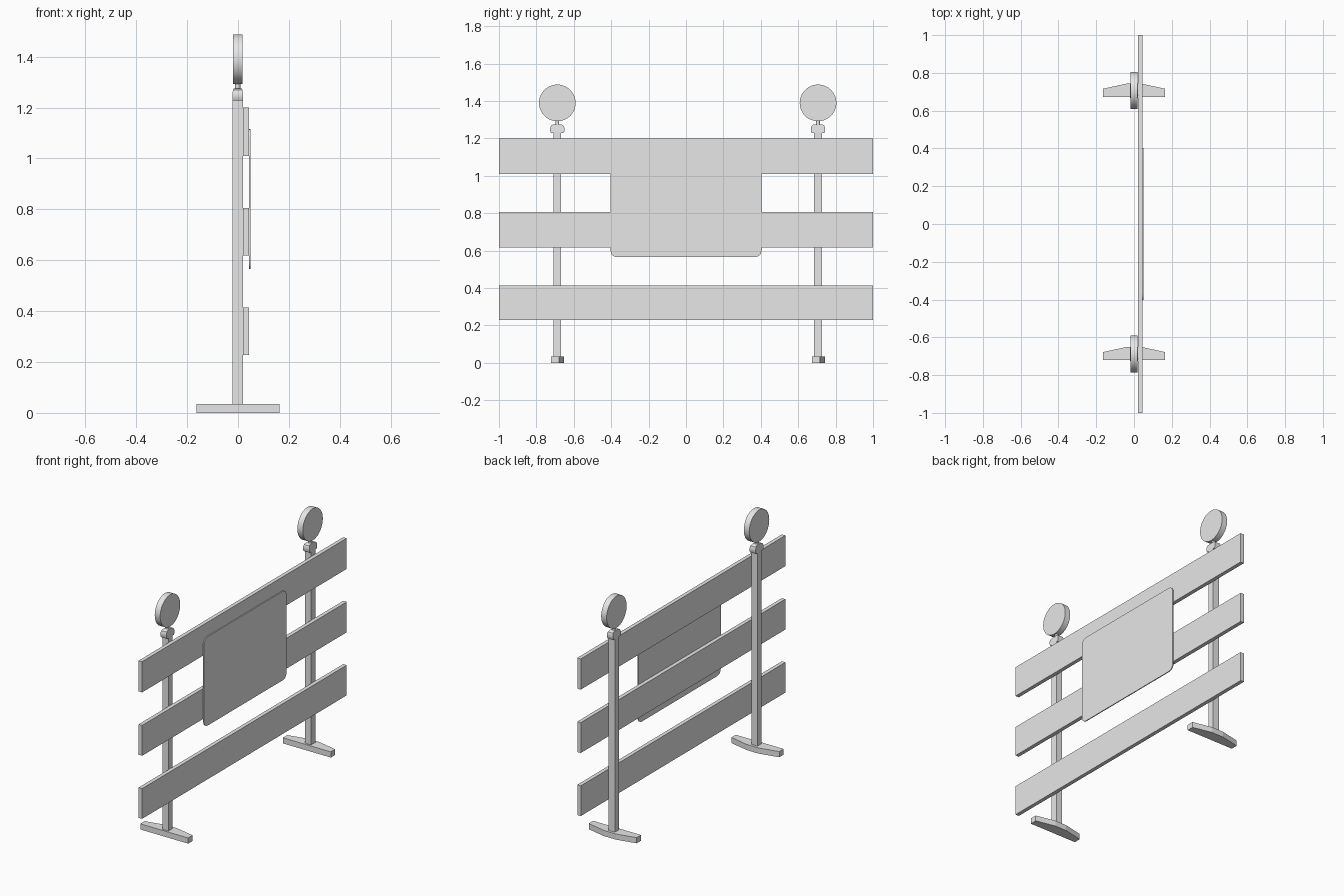
import bpy
import bmesh
from math import radians
from mathutils import Matrix, Vector

cube = bpy.data.objects.get("Cube")
if cube:
    bpy.data.objects.remove(cube, do_unlink=True)

grey = bpy.data.materials.new("plain_grey")
grey.use_nodes = True
GREY = (0.8, 0.8, 0.8, 1)
grey.diffuse_color = GREY
grey.node_tree.nodes["Principled BSDF"].inputs["Base Color"].default_value = GREY


def finish(name, bm, smooth=False):
    bmesh.ops.recalc_face_normals(bm, faces=bm.faces)
    mesh = bpy.data.meshes.new(name)
    bm.to_mesh(mesh)
    bm.free()
    mesh.materials.append(grey)
    obj = bpy.data.objects.new(name, mesh)
    bpy.context.collection.objects.link(obj)
    if smooth:
        bpy.ops.object.select_all(action='DESELECT')
        obj.select_set(True)
        bpy.context.view_layer.objects.active = obj
        bpy.ops.object.shade_smooth_by_angle(angle=radians(35))
    return obj


def box(name, low, high):
    bm = bmesh.new()
    low, high = Vector(low), Vector(high)
    size = Matrix.Diagonal((*(high - low), 1))
    bmesh.ops.create_cube(bm, size=1, matrix=Matrix.Translation((low + high) / 2) @ size)
    return finish(name, bm)


def prism(name, points, push, smooth=False):
    """Extrude a closed outline by the given vector."""
    bm = bmesh.new()
    face = bm.faces.new([bm.verts.new(p) for p in points])
    new = bmesh.ops.extrude_face_region(bm, geom=[face])["geom"]
    bmesh.ops.translate(bm, vec=push, verts=[v for v in new if isinstance(v, bmesh.types.BMVert)])
    return finish(name, bm, smooth)


def disc(name, centre, radius, depth, axis, sides):
    bm = bmesh.new()
    turn = Matrix.Rotation(radians(90), 4, 'Y') if axis == 'X' else Matrix()
    bmesh.ops.create_cone(bm, cap_ends=True, segments=sides, radius1=radius, radius2=radius,
                          depth=depth, matrix=Matrix.Translation(centre) @ turn)
    return finish(name, bm, True)


# Three horizontal boards
for label, bottom, top in (("lower", 0.228, 0.415), ("middle", 0.618, 0.806), ("upper", 1.01, 1.2)):
    box(label + "_board", (0.02, -1, bottom), (0.044, 1, top))

# Thin sign panel with rounded corners
bm = bmesh.new()
bmesh.ops.create_cube(bm, size=1, matrix=Matrix.Translation((0.047, 0, 0.84))
                      @ Matrix.Diagonal((0.006, 0.806, 0.55, 1)))
corners = [e for e in bm.edges if abs(e.verts[0].co.x - e.verts[1].co.x) > 0.001]
bmesh.ops.bevel(bm, geom=corners, offset=0.035, segments=6, profile=0.5, affect='EDGES')
finish("sign_panel", bm, True)

# Uprights, each with a foot, a cap and a round lamp
for side, y in (("right", -0.688), ("left", 0.706)):
    box(side + "_post", (-0.022, y - 0.021, 0.03), (0.02, y + 0.021, 1.235))

    outline = [(-0.164, -0.033), (0.164, -0.033), (0.164, 0.01), (0.04, 0.037),
               (-0.04, 0.037), (-0.164, 0.01)]
    prism(side + "_foot", [(x, y + dy, 0) for x, dy in outline], (0, 0, 0.035))

    half = [(0.033, 1.228), (0.038, 1.238), (0.038, 1.257), (0.033, 1.269), (0.023, 1.275)]
    ring = half + [(-dy, z) for dy, z in reversed(half)]
    cap = prism(side + "_lamp_cap", [(-0.022, y + dy, z) for dy, z in ring], (0.042, 0, 0), True)
    for vert in cap.data.vertices:
        if vert.co.z > 1.26:
            vert.co.x = -0.001 + (vert.co.x + 0.001) * (0.75 if vert.co.z > 1.272 else 0.88)

    disc(side + "_lamp_neck", (-0.001, y, 1.283), 0.01, 0.03, 'Z', 16)
    disc(side + "_lamp", (-0.001, y, 1.39), 0.098, 0.037, 'X', 48)
